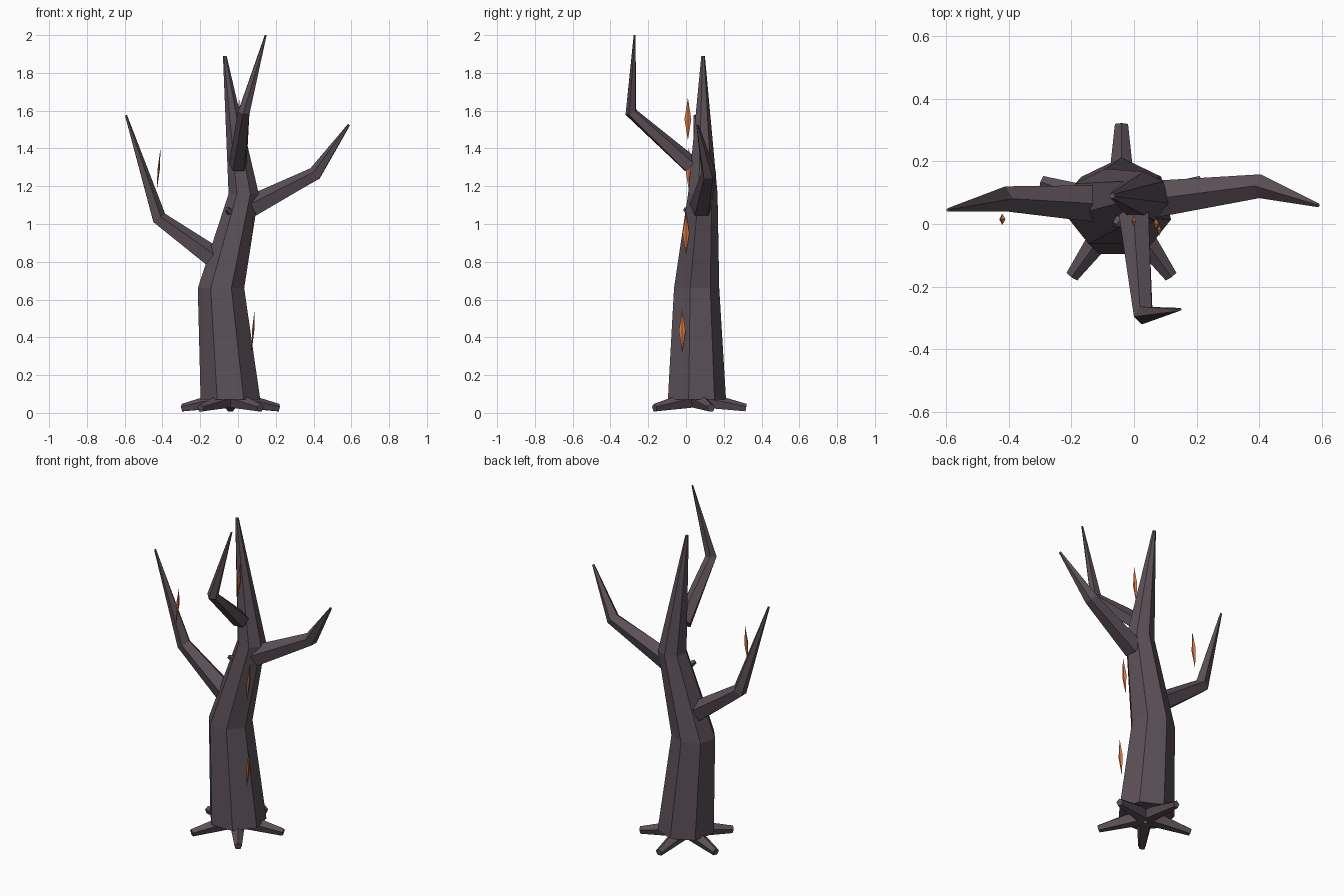
import bpy, bmesh, math
from mathutils import Vector, Matrix

if "Cube" in bpy.data.objects:
    bpy.data.objects.remove(bpy.data.objects["Cube"])


def material(name, color):
    m = bpy.data.materials.new(name)
    m.diffuse_color = color
    m.use_nodes = True
    m.node_tree.nodes["Principled BSDF"].inputs["Base Color"].default_value = m.diffuse_color
    return m


BARK = material("dark_bark", (0.105, 0.08, 0.095, 1))
EMBER = material("orange_leaf", (0.75, 0.2, 0.06, 1))


def tube(name, path, radii, sides, mat, level=False, phase=90):
    """Flat-shaded tapering tube along a path, capped at both ends."""
    pts = [Vector(p) for p in path]
    bm = bmesh.new()
    rings = []
    for i, (p, r) in enumerate(zip(pts, radii)):
        t = Vector()
        if i > 0:
            t += (p - pts[i - 1]).normalized()
        if i < len(pts) - 1:
            t += (pts[i + 1] - p).normalized()
        if level:
            u, v = Vector((1, 0, 0)), Vector((0, 1, 0))
        else:
            t.normalize()
            side = t.cross(Vector((0, 0, 1)))
            u = side.normalized()
            v = u.cross(t)
        ring = []
        for k in range(sides):
            a = math.radians(phase) + 2 * math.pi * k / sides
            ring.append(bm.verts.new(p + r * (math.cos(a) * u + math.sin(a) * v)))
        rings.append(ring)
    for a, b in zip(rings, rings[1:]):
        for k in range(sides):
            n = (k + 1) % sides
            bm.faces.new((a[k], a[n], b[n], b[k]))
    bm.faces.new(rings[0])
    bm.faces.new(rings[-1])
    bmesh.ops.recalc_face_normals(bm, faces=bm.faces)
    me = bpy.data.meshes.new(name)
    bm.to_mesh(me)
    bm.free()
    me.materials.append(mat)
    ob = bpy.data.objects.new(name, me)
    bpy.context.collection.objects.link(ob)
    return ob


# Seven-sided leaning trunk
tube("trunk",
     [(-0.04, 0.05, 0.07), (-0.09, 0.05, 0.66), (0.03, 0.085, 1.16), (-0.07, 0.09, 1.89)],
     [0.162, 0.126, 0.082, 0.01], 7, BARK, level=True)

# Five roots spread around the base
for i in range(5):
    a = math.radians(90 + 72 * i)
    d = Vector((math.cos(a), math.sin(a), 0))
    c = Vector((-0.04, 0.05, 0))
    tube(f"root_{i + 1}",
         [c + d * 0.02 + Vector((0, 0, 0.07)), c + d * 0.268 + Vector((0, 0, 0.026))],
         [0.05, 0.022], 5, BARK)

# Bent bare branches
tube("left_branch", [(-0.13, 0.065, 0.82), (-0.42, 0.08, 1.03), (-0.593, 0.045, 1.575)],
     [0.062, 0.042, 0.006], 5, BARK)
tube("right_branch", [(0.07, 0.08, 1.09), (0.41, 0.12, 1.265), (0.587, 0.06, 1.525)],
     [0.062, 0.04, 0.007], 5, BARK)
tube("front_branch", [(0.0, 0.025, 1.31), (0.032, -0.29, 1.59), (0.147, -0.272, 2.0)],
     [0.05, 0.033, 0.005], 5, BARK)

# Small broken stub on the front of the trunk
tube("stub", [(0.0, 0.06, 1.03), (-0.06, -0.005, 1.08)], [0.04, 0.012], 5, BARK)

# Thin diamond leaves
leaves = [(0.08, -0.02, 0.435, 4), (0.07, 0.0, 0.95, 5),
          (-0.42, 0.015, 1.29, 5), (0.0, 0.01, 1.555, 4)]
for i, (x, y, z, tilt) in enumerate(leaves):
    ob = tube(f"leaf_{i + 1}", [(0, 0, -0.11), (0, 0, 0), (0, 0, 0.11)],
              [0.0005, 0.018, 0.0005], 4, EMBER, level=True)
    ob.data.transform(Matrix.Translation((x, y, z))
                      @ Matrix.Rotation(math.radians(tilt), 4, 'Y')
                      @ Matrix.Diagonal((0.35, 1, 1, 1)))
